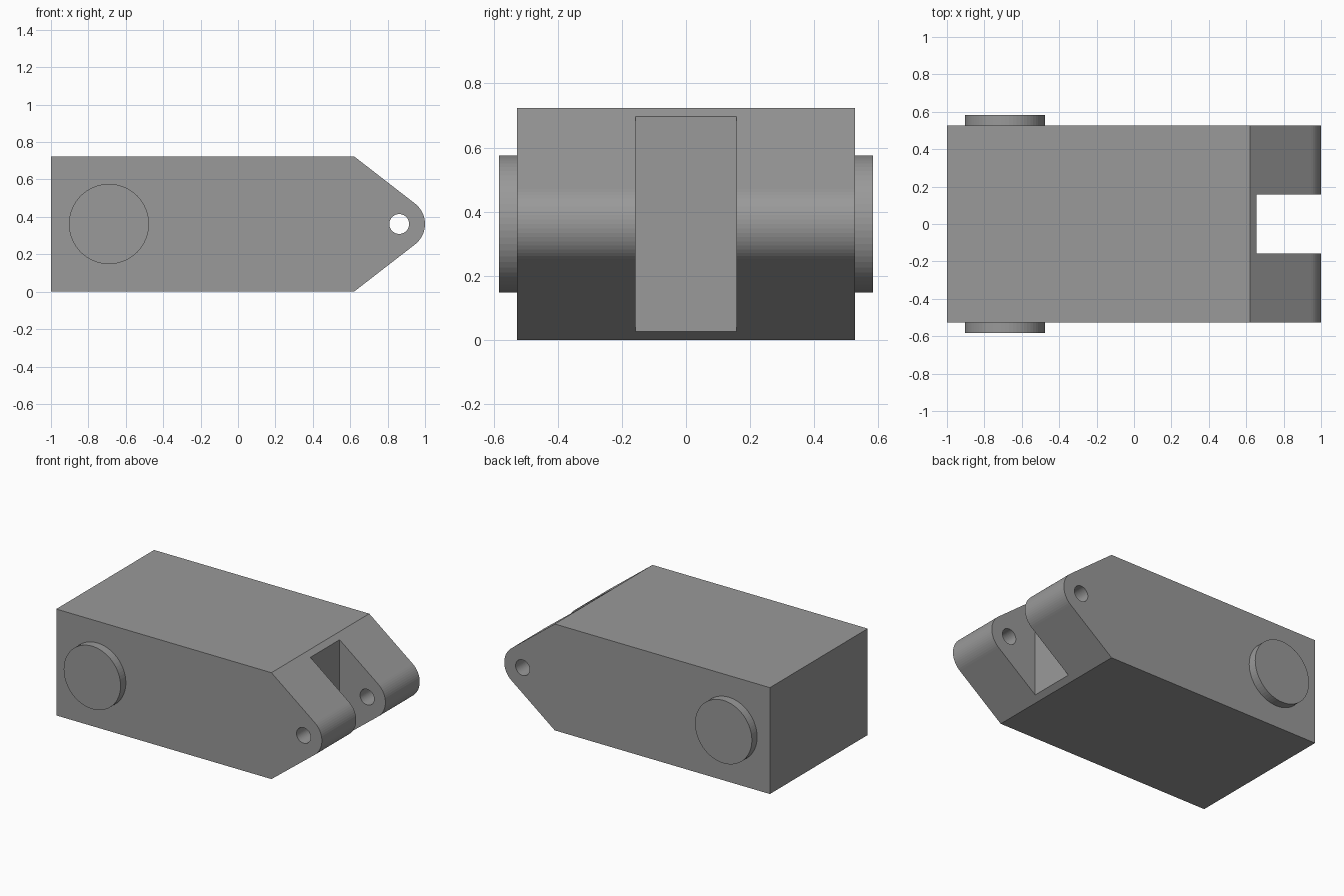
import bpy, bmesh
from math import sin, cos, asin, atan2, hypot, pi

if "Cube" in bpy.data.objects:
    bpy.data.objects.remove(bpy.data.objects["Cube"])

H = 0.724            # body height
MID = H / 2          # axis height of nose, hole and bosses
W = 0.526            # half width of body
SHOULDER = 0.62      # x where the nose taper begins
NOSE_X, NOSE_R = 0.862, 0.138

grey = bpy.data.materials.new("dark_grey")
grey.diffuse_color = (0.32, 0.32, 0.32, 1)
grey.use_nodes = True
grey.node_tree.nodes["Principled BSDF"].inputs["Base Color"].default_value = grey.diffuse_color


def extrude_profile(name, pts, y0, y1):
    """Extrude an (x, z) outline from y0 to y1."""
    bm = bmesh.new()
    face = bm.faces.new([bm.verts.new((x, y0, z)) for x, z in pts])
    new = bmesh.ops.extrude_face_region(bm, geom=[face])["geom"]
    bmesh.ops.translate(bm, vec=(0, y1 - y0, 0),
                        verts=[g for g in new if isinstance(g, bmesh.types.BMVert)])
    bmesh.ops.recalc_face_normals(bm, faces=bm.faces)
    mesh = bpy.data.meshes.new(name)
    bm.to_mesh(mesh)
    bm.free()
    mesh.materials.append(grey)
    obj = bpy.data.objects.new(name, mesh)
    bpy.context.collection.objects.link(obj)
    return obj


def circle(x, z, r, n):
    return [(x + r * cos(2 * pi * i / n), z + r * sin(2 * pi * i / n)) for i in range(n)]


def cut(obj, cutter):
    mod = obj.modifiers.new("cut_" + cutter.name, 'BOOLEAN')
    mod.operation, mod.solver, mod.object = 'DIFFERENCE', 'EXACT', cutter
    cutter.hide_render = True
    bpy.context.view_layer.objects.active = obj
    bpy.ops.object.modifier_apply(modifier=mod.name)
    bpy.data.objects.remove(cutter)


# Body outline: box with a taper tangent to a rounded nose
dx, dz = NOSE_X - SHOULDER, H - MID
slope = atan2(dz, dx) - asin(NOSE_R / hypot(dx, dz))
end = pi / 2 - slope
N = 18
nose = [(NOSE_X + NOSE_R * cos(a), MID + NOSE_R * sin(a))
        for a in (-end + 2 * end * i / N for i in range(N + 1))]
body = extrude_profile("clevis_body",
                       [(-1, 0), (SHOULDER, 0)] + nose + [(SHOULDER, H), (-1, H)], -W, W)

# Slot between the two lugs, and the pin hole through them
cut(body, extrude_profile("slot", [(0.655, -0.1), (1.1, -0.1), (1.1, H + 0.1), (0.655, H + 0.1)],
                          -0.157, 0.157))
cut(body, extrude_profile("pin_hole", circle(NOSE_X, MID, 0.053, 48), -0.7, 0.7))

# Round bosses on both sides
for name, side in (("front_boss", -1), ("back_boss", 1)):
    extrude_profile(name, circle(-0.69, MID, 0.214, 64), side * (W - 0.02), side * 0.583)
